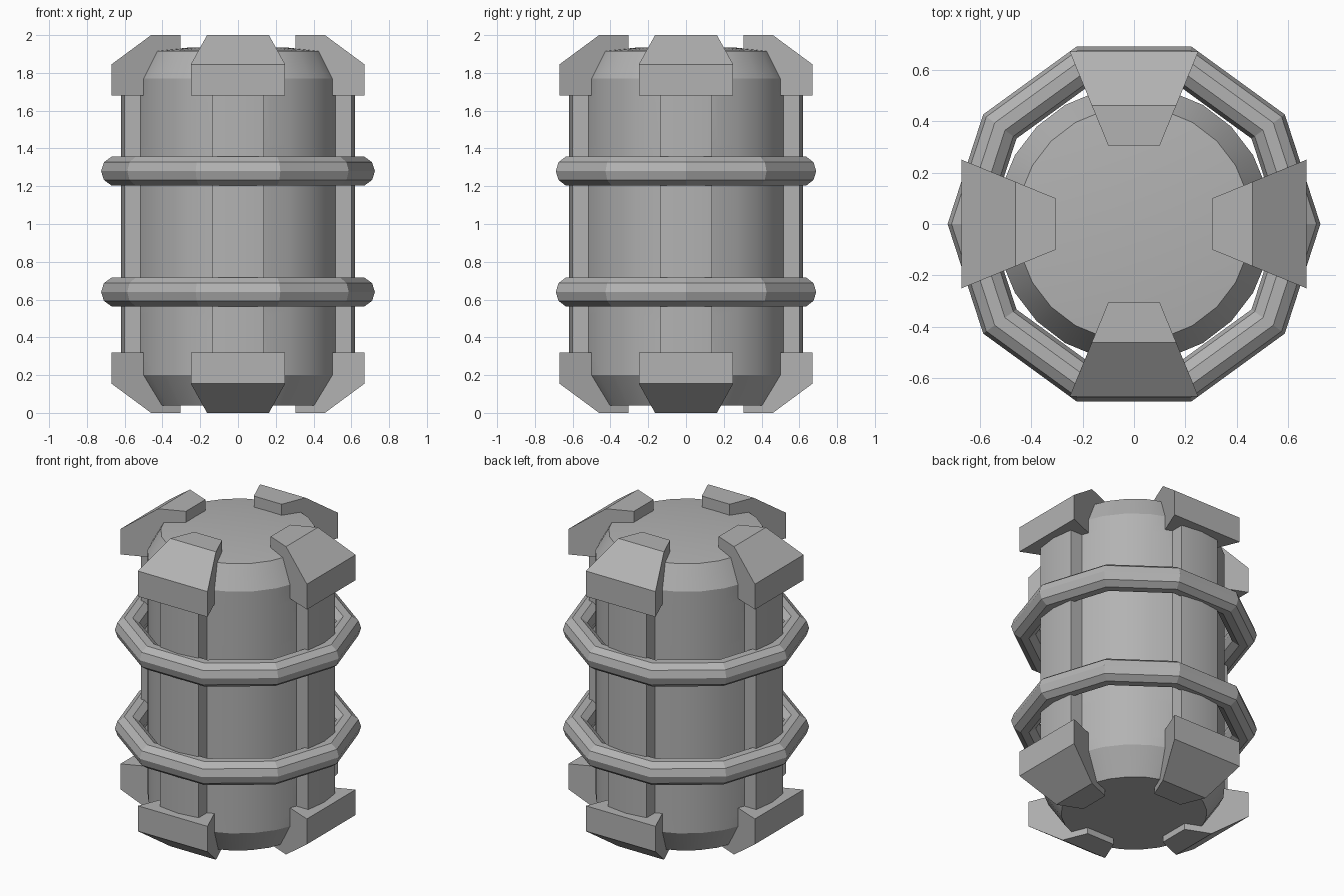
import bpy, bmesh, math
from mathutils import Vector, Matrix

cube = bpy.data.objects.get("Cube")
if cube:
    bpy.data.objects.remove(cube, do_unlink=True)

grey = bpy.data.materials.new("metal_grey")
grey.use_nodes = True
tone = (0.45, 0.45, 0.45, 1)
grey.diffuse_color = tone
grey.node_tree.nodes["Principled BSDF"].inputs["Base Color"].default_value = tone


def finish(bm, name, smooth=None):
    bmesh.ops.recalc_face_normals(bm, faces=bm.faces)
    mesh = bpy.data.meshes.new(name)
    bm.to_mesh(mesh)
    bm.free()
    mesh.materials.append(grey)
    obj = bpy.data.objects.new(name, mesh)
    bpy.context.collection.objects.link(obj)
    if smooth:
        bpy.ops.object.select_all(action='DESELECT')
        obj.select_set(True)
        bpy.context.view_layer.objects.active = obj
        bpy.ops.object.shade_smooth_by_angle(angle=math.radians(smooth))
    return obj


def loft(bm, rings):
    """Join equal-sized loops of points with quads."""
    loops = [[bm.verts.new(p) for p in ring] for ring in rings]
    n = len(loops[0])
    for a, b in zip(loops, loops[1:]):
        for i in range(n):
            j = (i + 1) % n
            bm.faces.new((a[i], a[j], b[j], b[i]))
    return loops


def circle(r, z, n):
    return [(r * math.cos(2 * math.pi * i / n), r * math.sin(2 * math.pi * i / n), z)
            for i in range(n)]


def sector(bm, centre, half, z0, z1):
    """Faces of the wall whose middle lies in an angular and height range."""
    found = []
    for f in bm.faces:
        c = f.calc_center_median()
        turn = (math.degrees(math.atan2(c.y, c.x)) - centre + 180) % 360 - 180
        if abs(turn) < half and z0 < c.z < z1:
            found.append(f)
    return found


def extrude(bm, faces):
    out = bmesh.ops.extrude_face_region(bm, geom=faces)["geom"]
    return [v for v in out if isinstance(v, bmesh.types.BMVert)]


# Barrel body with chamfered ends and a shallow dome
R = 0.535
bm = bmesh.new()
profile = [(0.43, 0.04), (R, 0.2), (R, 0.25), (R, 0.54), (R, 1.39), (R, 1.69),
           (R, 1.77), (0.456, 1.915), (0.25, 1.935)]
loops = loft(bm, [circle(r, z, 24) for r, z in profile])
bm.faces.new(loops[0][::-1])
bm.faces.new(loops[-1])
bmesh.ops.recalc_face_normals(bm, faces=bm.faces)

# Recessed windows on the diagonals
for angle in (45, 135, 225, 315):
    for z0, z1 in ((0.25, 0.54), (1.39, 1.69)):
        faces = sector(bm, angle, 30, z0, z1)
        bmesh.ops.inset_region(bm, faces=faces, thickness=0.03, use_even_offset=True)
        for v in extrude(bm, faces):
            v.co.x *= 0.925
            v.co.y *= 0.925

# Raised upright ribs on the four sides
for angle in (0, 90, 180, 270):
    a = math.radians(angle)
    push = Vector((math.cos(a), math.sin(a), 0)) * 0.085
    for v in extrude(bm, sector(bm, angle, 14, 0.25, 1.69)):
        v.co += push
finish(bm, "barrel_body", 25)

# Ten-sided hoops
for name, z in (("lower_hoop", 0.64), ("upper_hoop", 1.28)):
    bm = bmesh.new()
    sections = []
    for k in range(11):
        t = 2 * math.pi * k / 10
        sections.append(circle(0.645 + 0.08 * math.cos(t), z + 0.08 * math.sin(t), 10))
    loft(bm, sections)
    bmesh.ops.remove_doubles(bm, verts=bm.verts, dist=0.0005)
    finish(bm, name)

# Wedge-shaped corner clamps at both ends
clamp = [(0.305, 1.68), (0.67, 1.68), (0.67, 1.845), (0.46, 2.0), (0.305, 2.0)]
for side, angle in (("left", 0), ("back", 90), ("right", 180), ("front", 270)):
    for end in ("upper", "lower"):
        bm = bmesh.new()
        rows = []
        for s in (-1, 1):
            rows.append([(r, s * (0.1 + (r - 0.305) * 0.411), z if end == "upper" else 2 - z)
                         for r, z in clamp])
        a, b = loft(bm, rows)
        bm.faces.new(a[::-1])
        bm.faces.new(b)
        bm.transform(Matrix.Rotation(math.radians(angle), 4, 'Z'))
        finish(bm, f"{side}_{end}_clamp")
